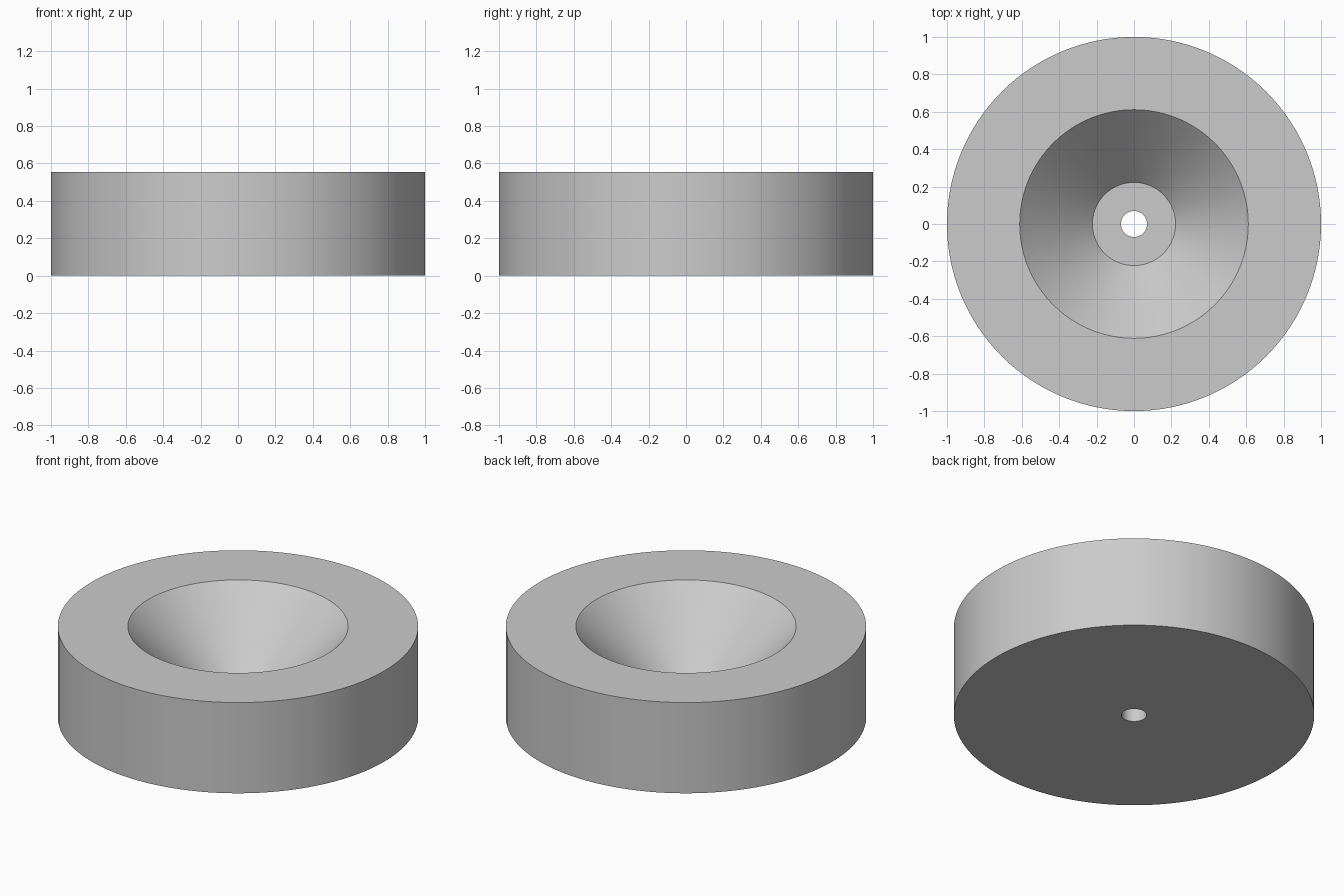
import bpy
import bmesh
import math

# Remove the default object
cube = bpy.data.objects.get("Cube")
if cube:
    bpy.data.objects.remove(cube, do_unlink=True)

# Plain grey material
grey = bpy.data.materials.new("light_grey")
grey.use_nodes = True
colour = (0.6, 0.6, 0.6, 1)
grey.diffuse_color = colour
for node in grey.node_tree.nodes:
    if node.type == 'BSDF_PRINCIPLED':
        node.inputs["Base Color"].default_value = colour

# Proportions relative to an outer radius of 1
UNIT = 1 / 18
HEIGHT, FLOOR = 10 * UNIT, 3 * UNIT
RIM, WELL, BORE = 11 * UNIT, 4 * UNIT, 1.25 * UNIT
SIDES = 128

# Closed cross-section: base, outer wall, flat rim, 45 degree funnel, floor, bore
section = [(BORE, 0), (1, 0), (1, HEIGHT), (RIM, HEIGHT), (WELL, FLOOR), (BORE, FLOOR)]

# Turn the section around the vertical axis
bm = bmesh.new()
verts = [bm.verts.new((r, 0, z)) for r, z in section]
edges = [bm.edges.new((v, verts[(i + 1) % len(verts)])) for i, v in enumerate(verts)]
bmesh.ops.spin(bm, geom=verts + edges, cent=(0, 0, 0), axis=(0, 0, 1),
               angle=math.tau, steps=SIDES, use_merge=True)
bmesh.ops.remove_doubles(bm, verts=bm.verts[:], dist=0.0001)
bmesh.ops.recalc_face_normals(bm, faces=bm.faces[:])

mesh = bpy.data.meshes.new("funnel_disc")
bm.to_mesh(mesh)
bm.free()
mesh.materials.append(grey)
disc = bpy.data.objects.new("funnel_disc", mesh)
bpy.context.collection.objects.link(disc)

# Smooth curved walls, crisp rims
bpy.ops.object.select_all(action='DESELECT')
disc.select_set(True)
bpy.context.view_layer.objects.active = disc
bpy.ops.object.shade_smooth_by_angle(angle=math.radians(30))
